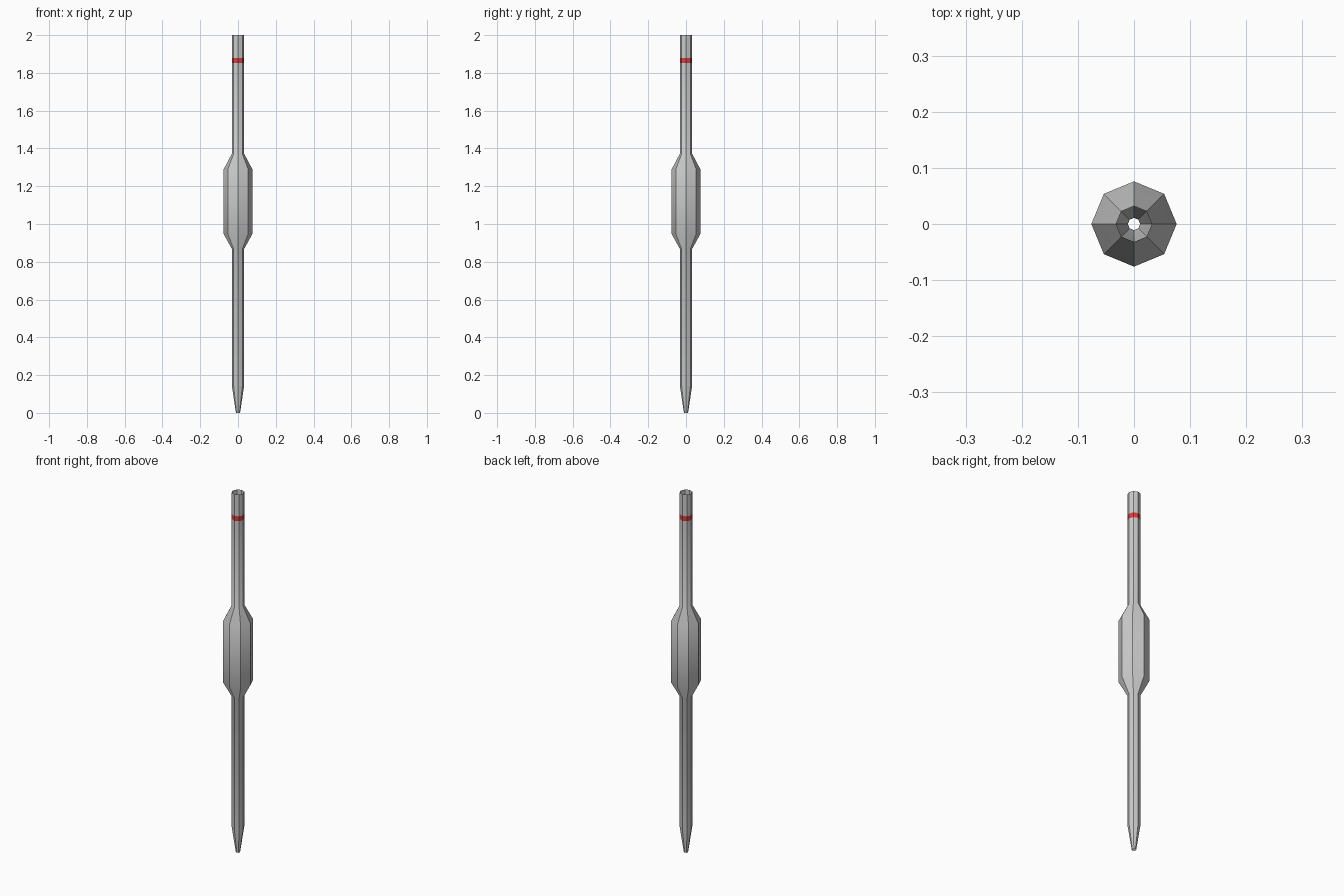
import bpy
import bmesh
from math import cos, sin, pi

if "Cube" in bpy.data.objects:
    bpy.data.objects.remove(bpy.data.objects["Cube"])

SIDES = 8
R_TUBE, R_BULB, R_TIP = 0.032, 0.076, 0.011


def lathe(name, profile, color=None):
    """Open eight-sided tube from (radius, height) pairs, bottom to top."""
    bm = bmesh.new()
    rings = [[bm.verts.new((r * cos(2 * pi * i / SIDES), r * sin(2 * pi * i / SIDES), z))
              for i in range(SIDES)] for r, z in profile]
    for low, high in zip(rings, rings[1:]):
        for i in range(SIDES):
            j = (i + 1) % SIDES
            bm.faces.new((low[i], low[j], high[j], high[i]))
    mesh = bpy.data.meshes.new(name)
    bm.to_mesh(mesh)
    bm.free()
    obj = bpy.data.objects.new(name, mesh)
    bpy.context.collection.objects.link(obj)
    if color:
        mat = bpy.data.materials.new(name + "_paint")
        mat.diffuse_color = color
        mat.use_nodes = True
        mat.node_tree.nodes["Principled BSDF"].inputs["Base Color"].default_value = mat.diffuse_color
        mesh.materials.append(mat)
    # Soft along the length, sharp between the eight sides
    bpy.ops.object.select_all(action='DESELECT')
    obj.select_set(True)
    bpy.context.view_layer.objects.active = obj
    bpy.ops.object.shade_smooth_by_angle(angle=pi / 6)
    return obj


# Open tapered tip, lower stem, bulb and neck
lathe("tube_with_bulb", [(R_TIP, 0), (R_TUBE, 0.14), (R_TUBE, 0.867), (R_BULB, 0.947),
                         (R_BULB, 1.29), (R_TUBE, 1.373), (R_TUBE, 1.853)])

# Red fill mark
lathe("fill_mark", [(R_TUBE, 1.853), (R_TUBE, 1.88)], (0.7, 0.05, 0.05, 1))

# Open mouth above the mark
lathe("mouth", [(R_TUBE, 1.88), (R_TUBE, 2.0)])
